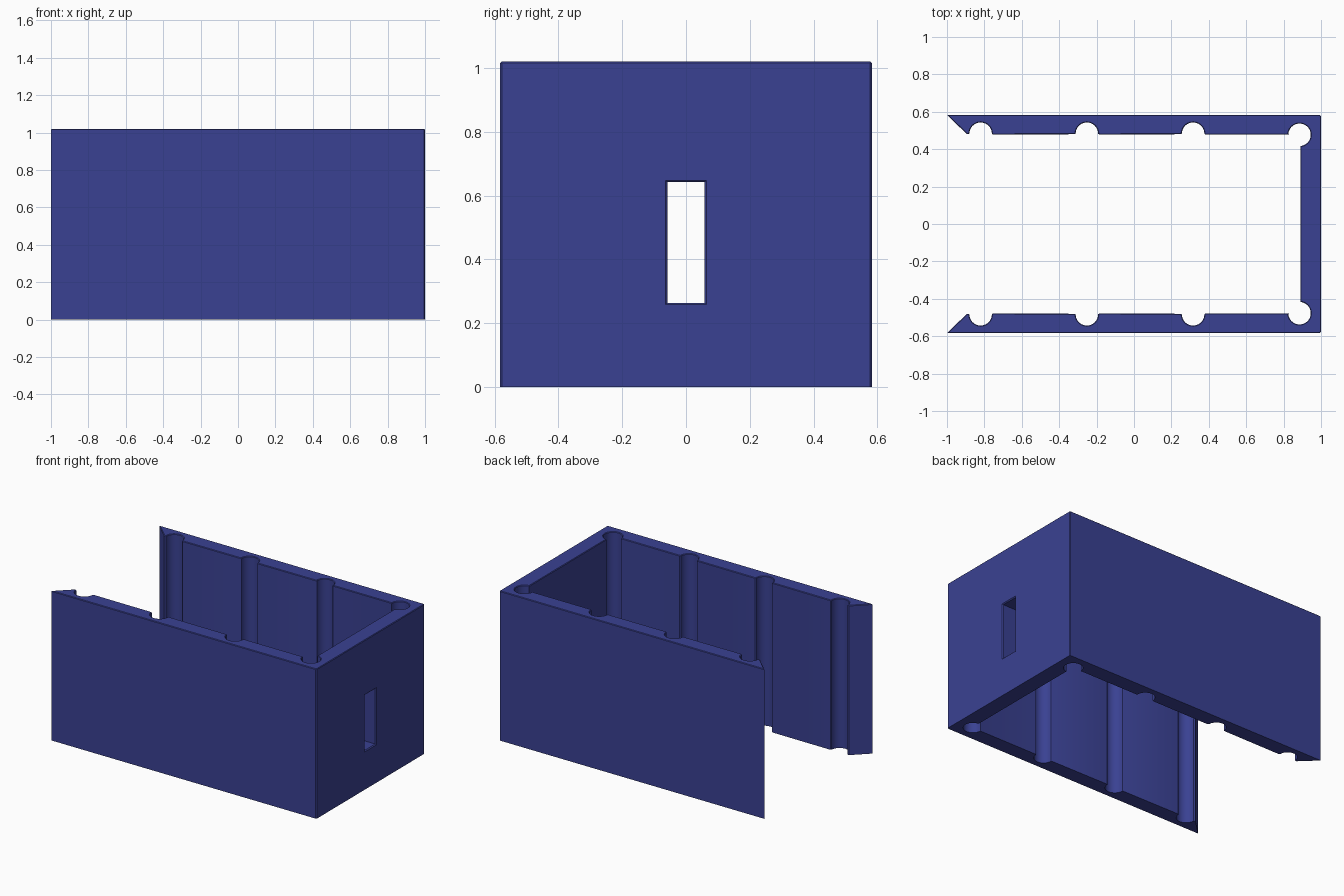
import bpy, bmesh, math

if "Cube" in bpy.data.objects:
    bpy.data.objects.remove(bpy.data.objects["Cube"])

HEIGHT = 1.02
OUT_Y, IN_Y, IN_X = 0.583, 0.48, 0.89      # wall faces
R, CY = 0.06, 0.477                        # grooves
LIP = 0.006                                # small edge chamfer

blue = bpy.data.materials.new("dark blue")
blue.diffuse_color = (0.042, 0.053, 0.29, 1)
blue.use_nodes = True
blue.node_tree.nodes["Principled BSDF"].inputs["Base Color"].default_value = blue.diffuse_color


def arc(cx, cy, start, end, steps):
    return [(cx + R * math.cos(math.radians(start + (end - start) * i / steps)),
             cy + R * math.sin(math.radians(start + (end - start) * i / steps)))
            for i in range(steps + 1)]


def new_object(name, bm):
    bmesh.ops.recalc_face_normals(bm, faces=bm.faces)
    mesh = bpy.data.meshes.new(name)
    bm.to_mesh(mesh)
    bm.free()
    obj = bpy.data.objects.new(name, mesh)
    bpy.context.collection.objects.link(obj)
    mesh.materials.append(blue)
    return obj


# Half of the plan outline: outer corner, mitred wall end, three wall grooves, corner groove
half = [(1.0, OUT_Y - LIP), (1.0 - LIP, OUT_Y), (-1.0, OUT_Y), (-0.893, IN_Y)]
for cx in (-0.82, -0.252, 0.316):
    half += [(cx - R - LIP, IN_Y)] if cx > -0.8 else []
    half += arc(cx, CY + LIP, 180, 0, 20)
    half += [(cx + R + LIP, IN_Y - 0.002)]
half += [(0.885 - R - LIP, IN_Y - 0.002)]
half += arc(0.885, CY, 180, -85, 30)
half += [(IN_X, CY - R - LIP)]
outline = half + [(x, -y) for x, y in reversed(half)]

# Three-sided wall, with a fine chamfer round the top rim
bm = bmesh.new()
base = bm.faces.new([bm.verts.new((x, y, 0)) for x, y in outline])
ext = bmesh.ops.extrude_face_region(bm, geom=[base], use_keep_orig=True)
top_verts = [g for g in ext["geom"] if isinstance(g, bmesh.types.BMVert)]
bmesh.ops.translate(bm, verts=top_verts, vec=(0, 0, HEIGHT))
bm.normal_update()
rim = [e for e in bm.edges if all(v.co.z > HEIGHT - 0.001 for v in e.verts)]
bmesh.ops.bevel(bm, geom=rim, offset=0.004, segments=1, affect='EDGES', clamp_overlap=True)
walls = new_object("walls", bm)

# Window cutter, flared at the outer and inner faces
bm = bmesh.new()
rings = []
for x, g in ((0.86, 0.006), (IN_X, 0.006), (IN_X + 0.006, 0), (0.994, 0), (1.0, 0.006), (1.05, 0.006)):
    y, z0, z1 = 0.058 + g, 0.264 - g, 0.642 + g
    rings.append([bm.verts.new((x, *p)) for p in ((-y, z0), (y, z0), (y, z1), (-y, z1))])
for a, b in zip(rings, rings[1:]):
    for i in range(4):
        j = (i + 1) % 4
        bm.faces.new((a[i], a[j], b[j], b[i]))
bm.faces.new(rings[0])
bm.faces.new(rings[-1])
cutter = new_object("window_cutter", bm)
cutter.hide_render = True
cutter.hide_set(True)

cut = walls.modifiers.new("window", 'BOOLEAN')
cut.operation = 'DIFFERENCE'
cut.solver = 'EXACT'
cut.object = cutter

# Smooth grooves, sharp edges
bpy.context.view_layer.objects.active = walls
walls.select_set(True)
bpy.ops.object.modifier_apply(modifier=cut.name)
bpy.data.objects.remove(cutter)
bpy.ops.object.shade_smooth_by_angle(angle=math.radians(30))
